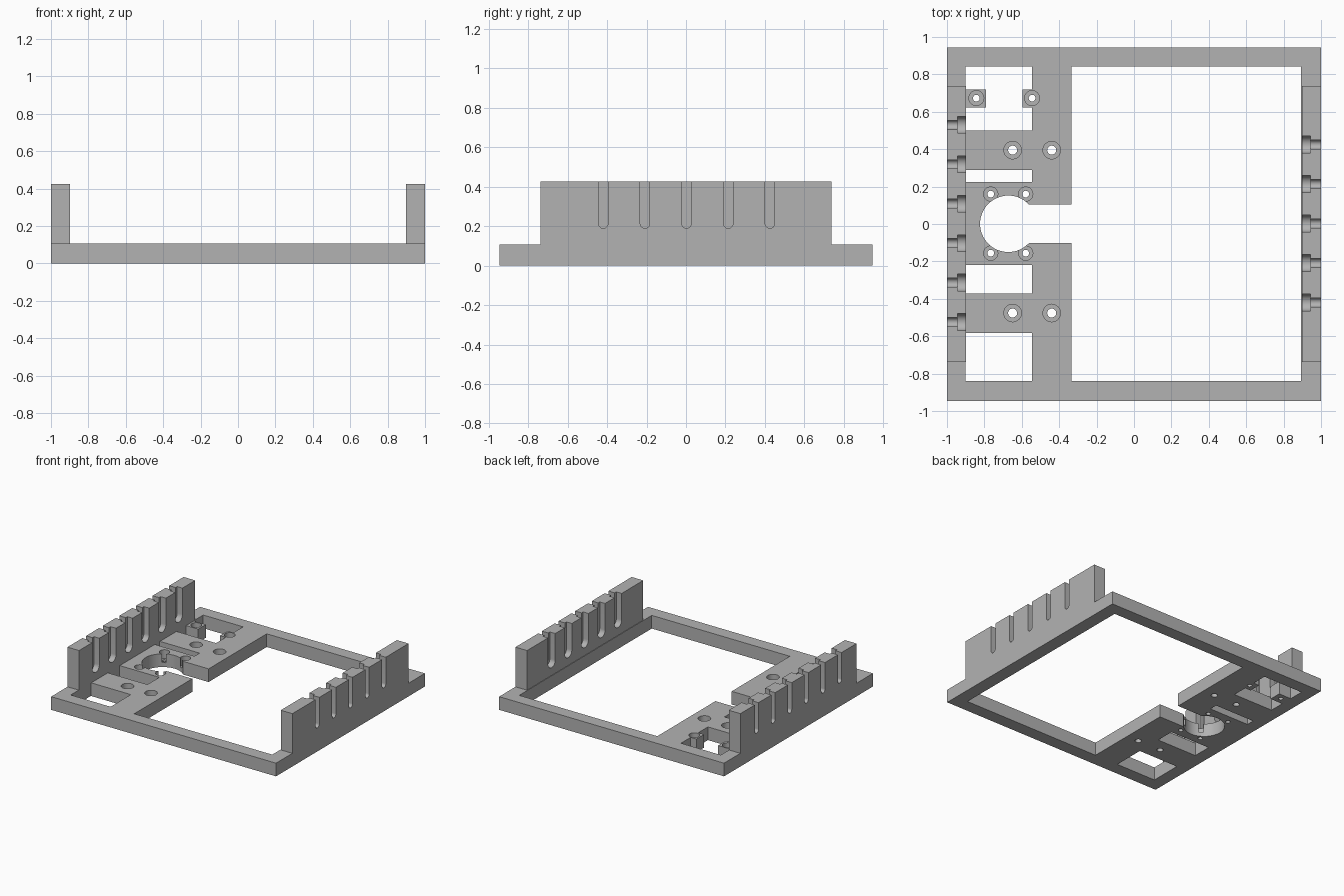
import bpy, bmesh, math
from mathutils import Vector

old = bpy.data.objects.get("Cube")
if old:
    bpy.data.objects.remove(old, do_unlink=True)

GREY = (0.45, 0.45, 0.45, 1)
grey = bpy.data.materials.new("light grey")
grey.use_nodes = True
grey.diffuse_color = GREY
grey.node_tree.nodes["Principled BSDF"].inputs["Base Color"].default_value = GREY

PLATE = 0.106      # plate thickness
TOP = 0.425        # top of the slotted walls
INNER = 0.897      # inner face of the slotted walls


def prism(name, points, depth):
    """Extrude a flat outline along the given vector."""
    bm = bmesh.new()
    face = bm.faces.new([bm.verts.new(p) for p in points])
    moved = bmesh.ops.extrude_face_region(bm, geom=[face])["geom"]
    verts = [v for v in moved if isinstance(v, bmesh.types.BMVert)]
    bmesh.ops.translate(bm, verts=verts, vec=Vector(depth))
    bmesh.ops.recalc_face_normals(bm, faces=bm.faces)
    mesh = bpy.data.meshes.new(name)
    bm.to_mesh(mesh)
    bm.free()
    obj = bpy.data.objects.new(name, mesh)
    bpy.context.collection.objects.link(obj)
    mesh.materials.append(grey)
    return obj


def box(name, x0, x1, y0, y1, z0, z1):
    outline = [(x0, y0, z0), (x1, y0, z0), (x1, y1, z0), (x0, y1, z0)]
    return prism(name, outline, (0, 0, z1 - z0))


def cylinder(name, x, y, r, z0, z1, sides=32):
    angles = [math.tau * i / sides for i in range(sides)]
    outline = [(x + r * math.cos(a), y + r * math.sin(a), z0) for a in angles]
    return prism(name, outline, (0, 0, z1 - z0))


def slot(name, x0, x1, y, r, zc):
    """Upright slot with a round bottom, open at the top."""
    arc = [math.pi + math.pi * i / 16 for i in range(17)]
    outline = [(x0, y + r * math.cos(a), zc + r * math.sin(a)) for a in arc]
    outline += [(x0, y + r, TOP + 0.1), (x0, y - r, TOP + 0.1)]
    return prism(name, outline, (x1 - x0, 0, 0))


def cut(target, cutter):
    cutter.hide_render = True
    mod = target.modifiers.new("cut", "BOOLEAN")
    mod.operation = "DIFFERENCE"
    mod.solver = "EXACT"
    mod.object = cutter
    bpy.context.view_layer.objects.active = target
    bpy.ops.object.modifier_apply(modifier=mod.name)
    bpy.data.objects.remove(cutter, do_unlink=True)


def finish(obj):
    bpy.ops.object.select_all(action="DESELECT")
    obj.select_set(True)
    bpy.context.view_layer.objects.active = obj
    bpy.ops.object.shade_smooth_by_angle(angle=math.radians(30))


# Base plate with its rectangular openings
plate = box("base_plate", -1, 1, -0.945, 0.945, 0, PLATE)
openings = [
    (-0.335, 0.893, -0.84, 0.843),     # large bay
    (-0.67, -0.3, -0.102, 0.105),      # channel from round seat to bay
    (-0.9, -0.545, 0.225, 0.29),
    (-0.9, -0.545, -0.372, -0.22),
    (-0.9, -0.545, -0.84, -0.583),
    (-0.9, -0.545, 0.5, 0.622),        # opening around the two tabs
    (-0.9, -0.545, 0.72, 0.843),
    (-0.79, -0.596, 0.55, 0.8),
]
for x0, x1, y0, y1 in openings:
    cut(plate, box("opening_cutter", x0, x1, y0, y1, -0.1, PLATE + 0.1))

# Round seat
cut(plate, cylinder("seat_cutter", -0.672, 0.001, 0.151, -0.1, PLATE + 0.1, 64))

# Counterbored screw holes: x, y, head radius, shank radius
screws = [(-0.843, 0.673, 0.04, 0.018), (-0.545, 0.673, 0.04, 0.018)]
screws += [(x, y, 0.047, 0.024) for x in (-0.649, -0.44) for y in (0.395, -0.476)]
screws += [(x, y, 0.038, 0.018) for x in (-0.766, -0.579) for y in (0.16, -0.156)]
for x, y, head, shank in screws:
    cut(plate, cylinder("head_cutter", x, y, head, 0.035, PLATE + 0.1))
    cut(plate, cylinder("shank_cutter", x, y, shank, -0.1, 0.06))
finish(plate)

# Slotted walls, each slot wide on the inside and narrow on the outside
for name, side, count in (("right_wall", -1, 6), ("left_wall", 1, 5)):
    xs = sorted((side * INNER, side))
    wall = box(name, xs[0], xs[1], -0.738, 0.738, PLATE, TOP)
    for i in range(count):
        y = (i - (count - 1) / 2) * 0.211 + 0.003
        cut(wall, slot("narrow_cutter", side * 0.85, side * 1.1, y, 0.024, 0.213))
        cut(wall, slot("wide_cutter", side * 0.85, side * 0.944, y, 0.045, 0.213))
    finish(wall)
